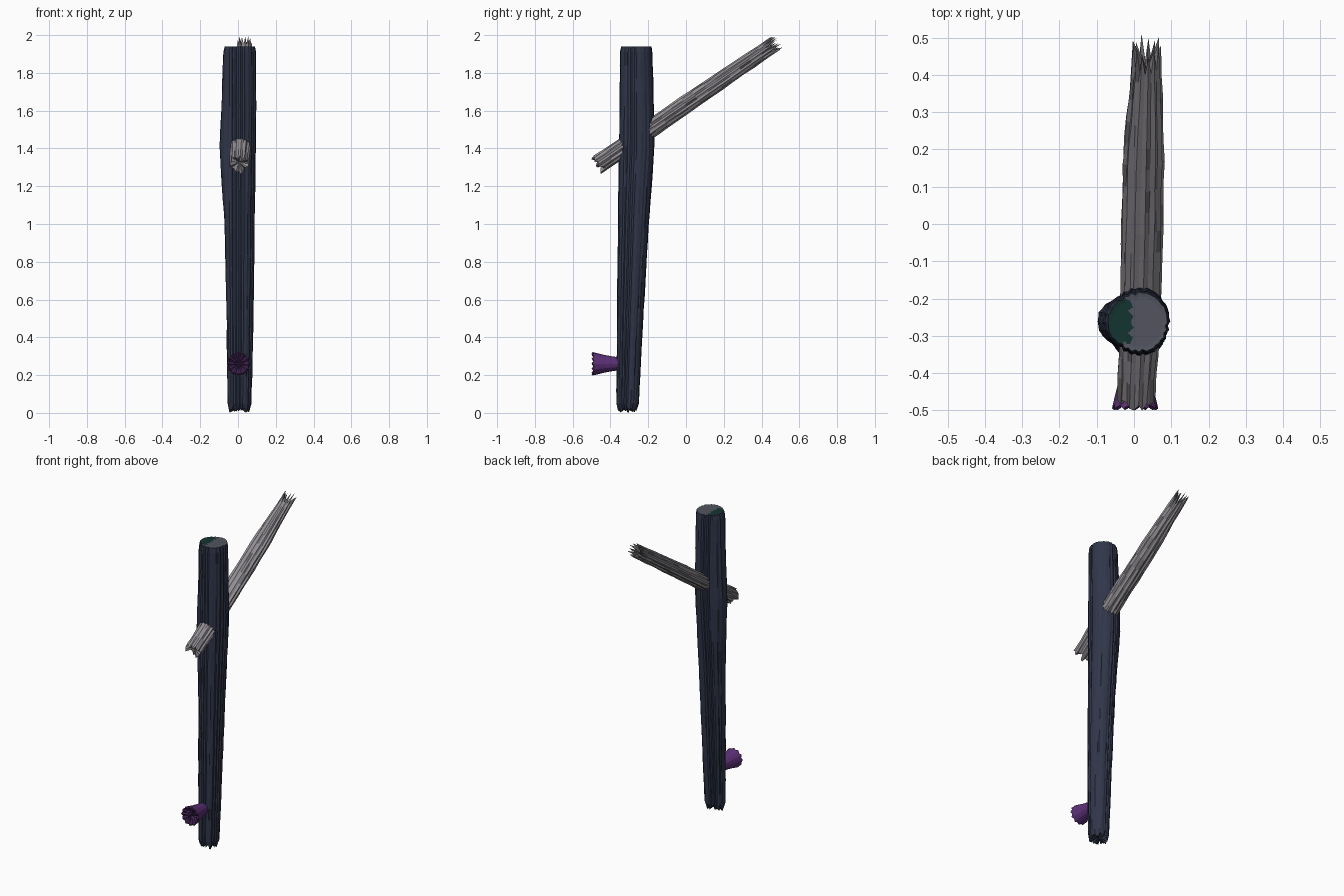
import bpy, bmesh, math, random
from mathutils import Vector

if "Cube" in bpy.data.objects:
    bpy.data.objects.remove(bpy.data.objects["Cube"])
random.seed(4)

def material(name, r, g, b):
    def lin(c):
        c /= 255
        return c / 12.92 if c < 0.04 else ((c + 0.055) / 1.055) ** 2.4
    m = bpy.data.materials.new(name)
    m.diffuse_color = (lin(r), lin(g), lin(b), 1)
    m.use_nodes = True
    m.node_tree.nodes["Principled BSDF"].inputs["Base Color"].default_value = m.diffuse_color
    return m

bark = material("dark navy bark", 48, 54, 74)
cut_wood = material("cut wood grey", 82, 84, 94)
moss = material("dark green moss", 20, 52, 48)
dead_wood = material("weathered grey wood", 146, 142, 148)
dead_dark = material("shadowed grey wood", 112, 109, 113)
purple = material("purple fungus", 92, 48, 118)
purple_dark = material("deep purple fungus", 66, 36, 84)

def lerp_row(rows, t):
    # interpolate a row of values keyed by its first column
    for a, b in zip(rows, rows[1:]):
        if t <= b[0]:
            f = (t - a[0]) / (b[0] - a[0])
            return [p + (q - p) * f for p, q in zip(a, b)]
    return rows[-1]

def skin(name, rings, mats, rule, start, end):
    # skin closed rings, closing both ends with fans
    bm = bmesh.new()
    vs = [[bm.verts.new(p) for p in r] for r in rings]
    n = len(rings[0])
    for a, b in zip(vs, vs[1:]):
        for i in range(n):
            j = (i + 1) % n
            bm.faces.new((a[i], a[j], b[j], b[i]))
    for ring, c in ((vs[0], start), (vs[-1], end)):
        cv = bm.verts.new(c)
        for i in range(n):
            bm.faces.new((ring[i], ring[(i + 1) % n], cv))
    bmesh.ops.recalc_face_normals(bm, faces=bm.faces)
    for f in bm.faces:
        f.material_index = rule(f)
    me = bpy.data.meshes.new(name)
    bm.to_mesh(me)
    bm.free()
    ob = bpy.data.objects.new(name, me)
    bpy.context.collection.objects.link(ob)
    for m in mats:
        me.materials.append(m)
    return ob

# Trunk: z, x min, x max, y min, y max, side bulge
profile = [
    (0.0, -0.045, 0.062, -0.362, -0.258, 0),
    (0.05, -0.056, 0.073, -0.370, -0.248, 0),
    (0.5, -0.062, 0.083, -0.367, -0.225, 0),
    (1.0, -0.068, 0.090, -0.362, -0.195, 0.004),
    (1.4, -0.070, 0.096, -0.357, -0.166, 0.030),
    (1.65, -0.070, 0.098, -0.353, -0.169, 0.018),
    (1.91, -0.070, 0.097, -0.350, -0.177, 0.009),
    (1.94, -0.066, 0.092, -0.345, -0.182, 0.006)]
N = 48
groove = [random.uniform(0, 0.007) if i % 2 else 0 for i in range(N)]
ragged = [random.uniform(0, 0.035) for i in range(N)]
levels = [0, 0.05] + [0.05 + 1.86 * i / 26 for i in range(1, 27)] + [1.94]
rings = []
for k, z in enumerate(levels):
    _, x0, x1, y0, y1, bulge = lerp_row(profile, z)
    ring = []
    for i in range(N):
        a = 2 * math.pi * i / N
        c, s = math.cos(a), math.sin(a)
        d = abs(a - math.pi) / 0.75
        lobe = bulge * (1 - d ** 4) if d < 1 else 0
        g = groove[i] + random.uniform(0, 0.0025)
        rx, ry = (x1 - x0) / 2 + lobe - g, (y1 - y0) / 2 - g
        zz = z + (ragged[i] if k == 0 else 0)
        ring.append(((x0 + x1) / 2 + c * rx, (y0 + y1) / 2 + s * ry, zz))
    rings.append(ring)
# flat sawn top
for f in (0.85, 0.55, 0.25):
    rings.append([(0.013 + (x - 0.013) * f, -0.263 + (y + 0.263) * f, 1.938)
                  for x, y, z in rings[len(levels) - 1]])

def trunk_rule(f):
    c = f.calc_center_median()
    if f.normal.z > 0.9 and c.z > 1.93:
        return 2 if c.x < -0.01 and abs(c.y + 0.26) < 0.06 else 1
    return 0

skin("trunk", rings, [bark, cut_wood, moss], trunk_rule,
     (0.01, -0.31, 0.03), (0.013, -0.263, 1.938))

# Broken branch driven through the trunk: t, centre x, half width, half height
A, B = Vector((0, -0.462, 1.318)), Vector((0, 0.455, 1.945))
axis = (B - A).normalized()
up = Vector((0, -axis.z, axis.y))
shape = [(0, 0.006, 0.052, 0.052), (0.3, 0.018, 0.058, 0.050),
         (0.7, 0.026, 0.058, 0.047), (1, 0.034, 0.038, 0.042)]
M = 26
ridge = [random.uniform(0.82, 0.9) if i % 2 else 1 for i in range(M)]
rings = []
for k in range(17):
    t = k / 16
    _, cx, w, h = lerp_row(shape, t)
    ring = []
    for i in range(M):
        a = 2 * math.pi * i / M
        r = ridge[i] * random.uniform(0.94, 1.03)
        p = A.lerp(B, t) + up * math.sin(a) * h * r
        p.x = cx + math.cos(a) * w * r
        # splintered ends
        if k == 0:
            p -= axis * random.uniform(-0.02, 0.02)
        if k == 16:
            p += axis * (random.uniform(0.02, 0.045) if i % 2 == 0 else -0.04)
        ring.append(p)
    rings.append(ring)
skin("broken_branch", rings, [dead_wood, dead_dark],
     lambda f: 1 if random.random() < 0.2 else 0,
     A + axis * 0.015 + Vector((0.006, 0, 0)), B - axis * 0.05 + Vector((0.034, 0, 0)))

# Trumpet fungus on the front of the trunk: y, radius
rings = []
K = 24
for y, r in ((-0.34, 0.033), (-0.38, 0.038), (-0.43, 0.047), (-0.47, 0.057),
             (-0.492, 0.062), (-0.497, 0.055), (-0.485, 0.035)):
    rings.append([(0.003 + math.cos(2 * math.pi * i / K) * r * (0.94 if i % 2 else 1),
                   y + (0.006 if i % 2 else -0.003),
                   0.26 + math.sin(2 * math.pi * i / K) * r * (0.94 if i % 2 else 1))
                  for i in range(K)])
skin("trumpet_fungus", rings, [purple, purple_dark],
     lambda f: 1 if f.normal.y < -0.6 else 0,
     (0.003, -0.34, 0.26), (0.003, -0.478, 0.26))
